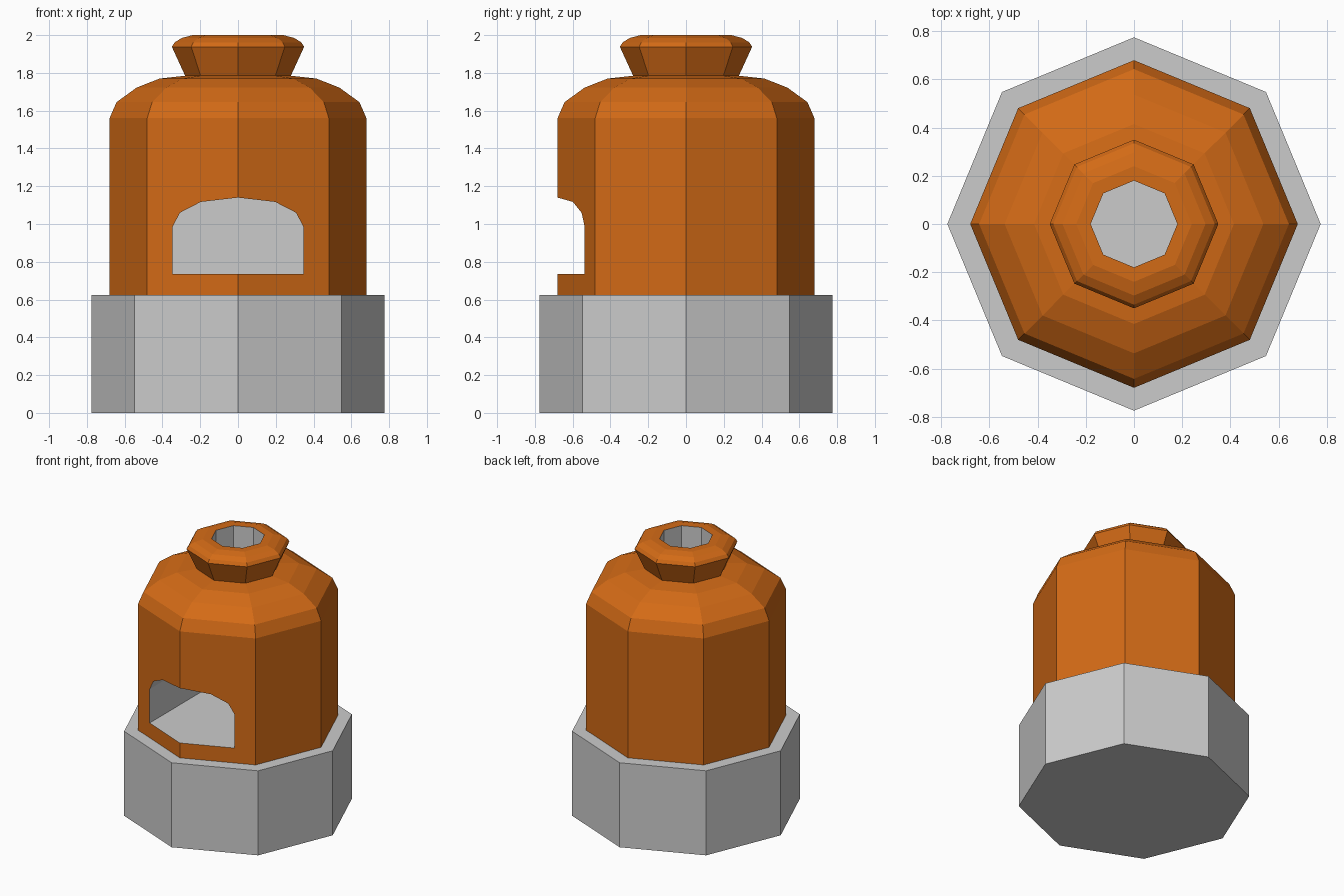
import bpy, bmesh, math

if "Cube" in bpy.data.objects:
    bpy.data.objects.remove(bpy.data.objects["Cube"])

SIDES = 8


def finish(name, bm, mats=(), index=0):
    bmesh.ops.recalc_face_normals(bm, faces=bm.faces[:])
    mesh = bpy.data.meshes.new(name)
    for m in mats:
        mesh.materials.append(m)
    for f in bm.faces:
        f.material_index = index
    bm.to_mesh(mesh)
    bm.free()
    obj = bpy.data.objects.new(name, mesh)
    bpy.context.collection.objects.link(obj)
    return obj


def lathe(name, profile, mats=(), index=0):
    """Closed eight-sided solid from (radius, z) points, bottom to top."""
    bm = bmesh.new()
    rings = []
    for r, z in profile:
        rings.append([bm.verts.new((r * math.cos(a), r * math.sin(a), z))
                      for a in (2 * math.pi * i / SIDES for i in range(SIDES))])
    for lo, hi in zip(rings, rings[1:]):
        for i in range(SIDES):
            j = (i + 1) % SIDES
            bm.faces.new((lo[i], lo[j], hi[j], hi[i]))
    bm.faces.new(rings[0][::-1])
    bm.faces.new(rings[-1])
    return finish(name, bm, mats, index)


def prism(name, outline, y0, y1, mats, index):
    """Solid made by sweeping an (x, z) outline along y."""
    bm = bmesh.new()
    face = bm.faces.new([bm.verts.new((x, y0, z)) for x, z in outline])
    ext = bmesh.ops.extrude_face_region(bm, geom=[face])["geom"]
    verts = [v for v in ext if isinstance(v, bmesh.types.BMVert)]
    bmesh.ops.translate(bm, verts=verts, vec=(0, y1 - y0, 0))
    return finish(name, bm, mats, index)


def material(name, rgb):
    m = bpy.data.materials.new(name)
    m.diffuse_color = (*rgb, 1)
    m.use_nodes = True
    m.node_tree.nodes["Principled BSDF"].inputs["Base Color"].default_value = m.diffuse_color
    return m


copper = material("copper", (0.65, 0.145, 0.008))
grey = material("grey", (0.8, 0.8, 0.8))
mats = (copper, grey)

# Stone base
lathe("base", [(0.775, 0), (0.775, 0.625)])

# Stove body with rounded shoulder, flared neck and rounded rim
body = lathe("stove_body", [
    (0.68, 0.62), (0.68, 1.56), (0.643, 1.645), (0.537, 1.722), (0.415, 1.77),
    (0.28, 1.785), (0.35, 1.938), (0.335, 1.962), (0.297, 1.985), (0.24, 2.0)], mats)

# Arched fire opening and chimney flue
half = [(0.347, 0.735), (0.347, 0.985), (0.307, 1.06), (0.197, 1.117)]
arch = half + [(0, 1.14)] + [(-x, z) for x, z in reversed(half)]
opening = prism("opening_cutter", arch, -1.0, 0.35, mats, 1)
flue = lathe("flue_cutter", [(0.18, 0.95), (0.18, 2.2)], mats, 1)

# Cut both holes, keeping their inner walls grey
bpy.context.view_layer.objects.active = body
for cutter in (opening, flue):
    mod = body.modifiers.new(cutter.name, "BOOLEAN")
    mod.operation = "DIFFERENCE"
    mod.solver = "EXACT"
    mod.object = cutter
    bpy.ops.object.modifier_apply(modifier=mod.name)
    bpy.data.objects.remove(cutter)
